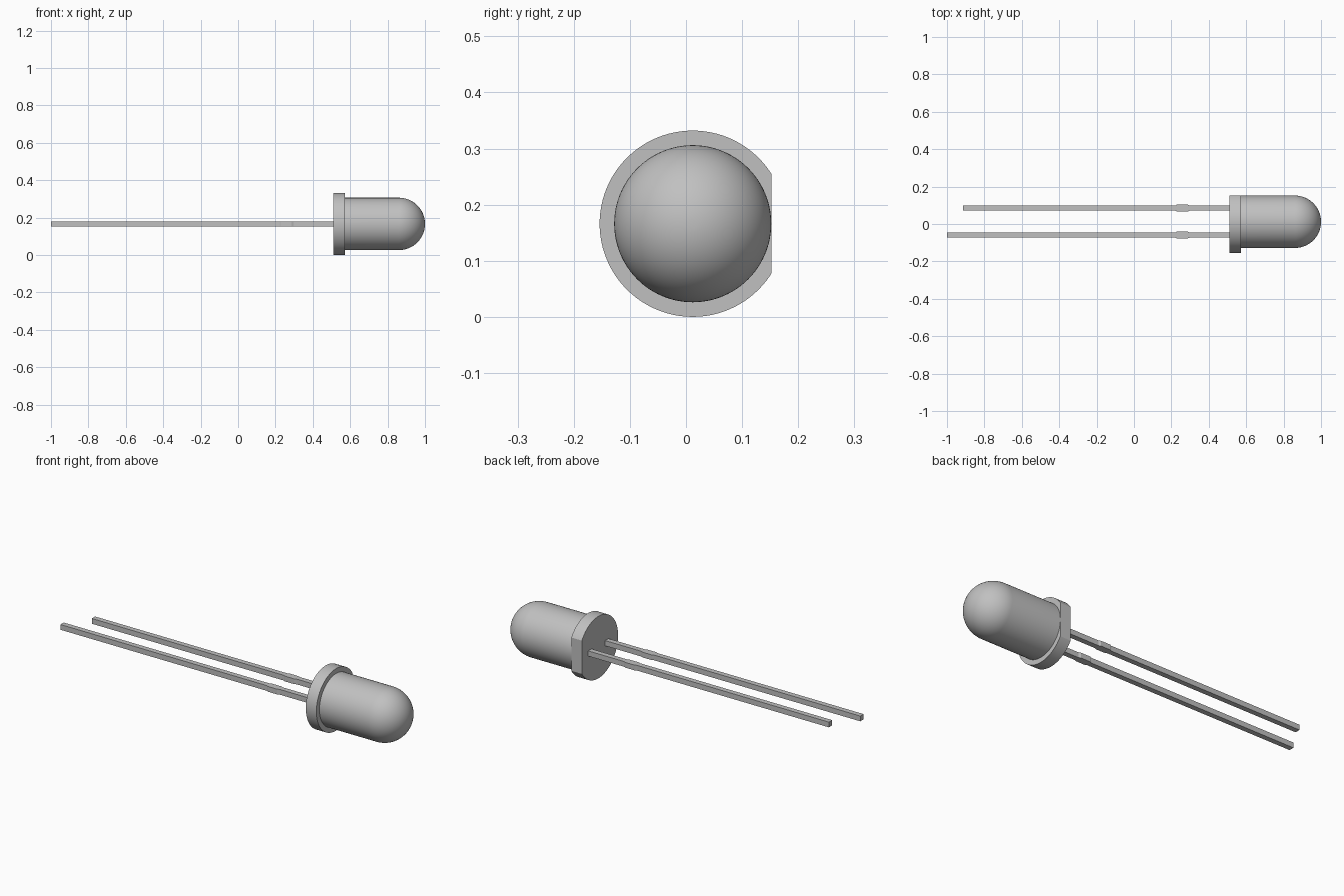
import bpy
import bmesh
from math import pi, sin, cos, radians
from mathutils import Vector

if "Cube" in bpy.data.objects:
    bpy.data.objects.remove(bpy.data.objects["Cube"], do_unlink=True)

AXIS = Vector((0, 0.012, 0.166))   # centre line of the lamp, along x
BODY_R, RIM_R = 0.14, 0.166
DOME_X = 0.86

grey = bpy.data.materials.new("plain grey")
grey.use_nodes = True
colour = (0.53, 0.53, 0.53, 1)
grey.diffuse_color = colour
grey.node_tree.nodes["Principled BSDF"].inputs["Base Color"].default_value = colour


def finish(name, bm, smooth=False):
    bmesh.ops.recalc_face_normals(bm, faces=bm.faces[:])
    mesh = bpy.data.meshes.new(name)
    bm.to_mesh(mesh)
    bm.free()
    obj = bpy.data.objects.new(name, mesh)
    obj.location = AXIS
    mesh.materials.append(grey)
    bpy.context.collection.objects.link(obj)
    if smooth:
        bpy.ops.object.select_all(action='DESELECT')
        obj.select_set(True)
        bpy.context.view_layer.objects.active = obj
        bpy.ops.object.shade_smooth_by_angle(angle=radians(30))
    return obj


def lathe(profile, steps=96):
    """Revolve (x, radius) points about the x axis."""
    bm = bmesh.new()
    verts = [bm.verts.new((x, 0, r)) for x, r in profile]
    edges = [bm.edges.new(pair) for pair in zip(verts, verts[1:])]
    bmesh.ops.spin(bm, geom=verts + edges, cent=(0, 0, 0), axis=(1, 0, 0),
                   angle=2 * pi, steps=steps, use_merge=True)
    bmesh.ops.remove_doubles(bm, verts=bm.verts[:], dist=1e-5)
    return bm


# Lens: cylinder with a hemispherical end and a tiny flat tip
dome = [(DOME_X + BODY_R * sin(a), BODY_R * cos(a))
        for a in (radians(87) * i / 24 for i in range(25))]
lens = [(0.55, 0), (0.55, BODY_R)] + dome + [(dome[-1][0], 0)]
finish("lens", lathe(lens), smooth=True)

# Base rim with a flat cut on the back side
bm = lathe([(0.51, 0), (0.51, RIM_R), (0.572, RIM_R), (0.572, 0)])
cut = bmesh.ops.bisect_plane(bm, geom=bm.verts[:] + bm.edges[:] + bm.faces[:],
                             plane_co=(0, BODY_R, 0), plane_no=(0, 1, 0),
                             clear_outer=True)
bmesh.ops.holes_fill(bm, edges=[e for e in bm.edges if e.is_boundary])
finish("base_rim", bm, smooth=True)


# Square leads, each with a wider stop section
def lead(name, start, y):
    half, wide = 0.014, 0.019
    stations = [(start, half), (0.222, half), (0.230, wide),
                (0.285, wide), (0.297, half), (0.53, half)]
    bm = bmesh.new()
    rings = [[bm.verts.new((x, y + sy * w, sz * half))
              for sy, sz in ((-1, -1), (1, -1), (1, 1), (-1, 1))]
             for x, w in stations]
    for a, b in zip(rings, rings[1:]):
        for i in range(4):
            j = (i + 1) % 4
            bm.faces.new((a[i], a[j], b[j], b[i]))
    bm.faces.new(rings[0])
    bm.faces.new(rings[-1])
    finish(name, bm)


lead("long_lead", -1.0, -0.071)
lead("short_lead", -0.915, 0.073)
